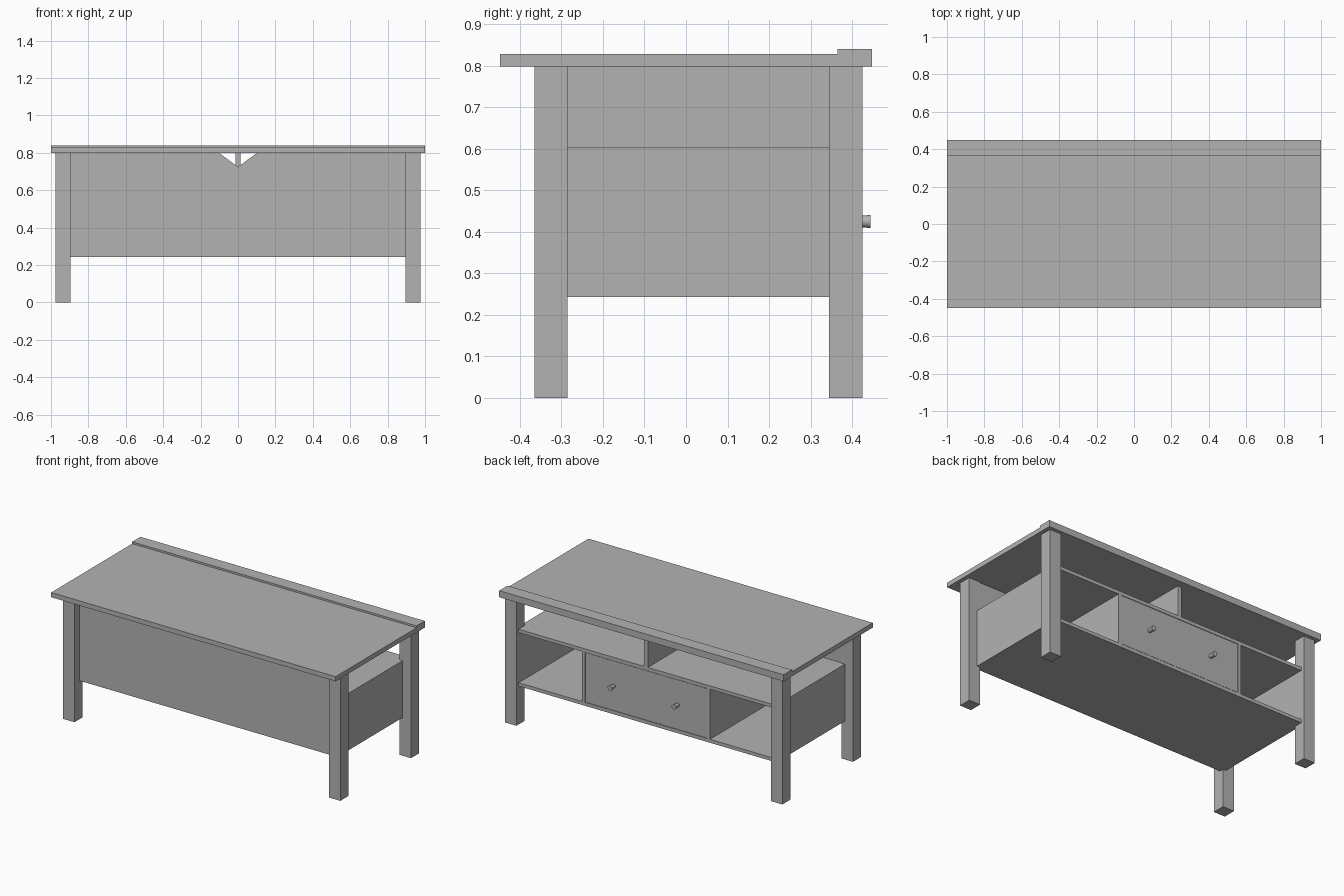
import bpy, bmesh, math
from mathutils import Matrix

if "Cube" in bpy.data.objects:
    bpy.data.objects.remove(bpy.data.objects["Cube"])

mat = bpy.data.materials.new("plain_grey")
mat.diffuse_color = (0.45, 0.45, 0.45, 1)
mat.use_nodes = True
mat.node_tree.nodes["Principled BSDF"].inputs["Base Color"].default_value = mat.diffuse_color


def finish(name, bm):
    bmesh.ops.recalc_face_normals(bm, faces=bm.faces)
    mesh = bpy.data.meshes.new(name)
    bm.to_mesh(mesh)
    bm.free()
    mesh.materials.append(mat)
    ob = bpy.data.objects.new(name, mesh)
    bpy.context.collection.objects.link(ob)
    return ob


def prism(name, profile, origin_axis, lo, hi):
    """Extrude a 2D profile along x (profile y,z) or y (profile x,z)."""
    bm = bmesh.new()
    place = (lambda a, b: (lo, a, b)) if origin_axis == 'x' else (lambda a, b: (a, lo, b))
    face = bm.faces.new([bm.verts.new(place(a, b)) for a, b in profile])
    ext = bmesh.ops.extrude_face_region(bm, geom=[face])
    step = (hi - lo, 0, 0) if origin_axis == 'x' else (0, hi - lo, 0)
    bmesh.ops.translate(bm, vec=step, verts=[v for v in ext["geom"] if isinstance(v, bmesh.types.BMVert)])
    return finish(name, bm)


def box(name, x0, x1, y0, y1, z0, z1):
    return prism(name, [(y0, z0), (y1, z0), (y1, z1), (y0, z1)], 'x', x0, x1)


TOP, SHELF, BASE = 0.798, 0.605, 0.243   # main heights
FRONT, BACK, T = -0.29, 0.402, 0.022     # inner depth range, board thickness

# Table top with a raised strip along the open side
prism("table_top", [(-0.448, TOP), (0.448, TOP), (0.448, 0.84), (0.365, 0.84),
                    (0.365, 0.828), (-0.448, 0.828)], 'x', -1, 1)

# Closed panel with a V-shaped cable notch
prism("closed_panel", [(-0.9, BASE), (0.9, BASE), (0.9, TOP), (0.1, TOP),
                       (0, 0.724), (-0.1, TOP), (-0.9, TOP)], 'y', -0.312, FRONT)

# Shelves and the upper divider
box("bottom_shelf", -0.895, 0.895, FRONT, BACK, BASE, BASE + T)
box("middle_shelf", -0.895, 0.895, FRONT, BACK, SHELF - T, SHELF)
box("upper_divider", -0.013, 0.013, FRONT, BACK, SHELF, TOP)

# Drawer between its partitions
box("drawer_front", -0.427, 0.427, BACK - T, BACK - 0.001, BASE + T + 0.002, SHELF - T - 0.002)

for side, s in (("left", -1), ("right", 1)):
    # Legs
    for end, y0, y1 in (("front", -0.365, -0.285), ("back", 0.345, 0.425)):
        box(f"{end}_{side}_leg", *sorted((s * 0.895, s * 0.975)), y0, y1, 0, TOP)
    # Side panels and drawer partitions
    box(f"{side}_side_panel", *sorted((s * 0.895, s * 0.917)), -0.312, BACK, BASE, SHELF)
    box(f"{side}_partition", *sorted((s * 0.428, s * 0.45)), FRONT, BACK, BASE + T, SHELF - T)
    # Flared drawer knobs
    bm = bmesh.new()
    turn = Matrix.Translation((s * 0.225, 0.422, 0.425)) @ Matrix.Rotation(-math.pi / 2, 4, 'X')
    bmesh.ops.create_cone(bm, cap_ends=True, segments=20, radius1=0.011, radius2=0.016,
                          depth=0.044, matrix=turn)
    knob = finish(f"{side}_drawer_knob", bm)
    bpy.ops.object.select_all(action='DESELECT')
    knob.select_set(True)
    bpy.context.view_layer.objects.active = knob
    bpy.ops.object.shade_smooth_by_angle(angle=math.radians(40))
